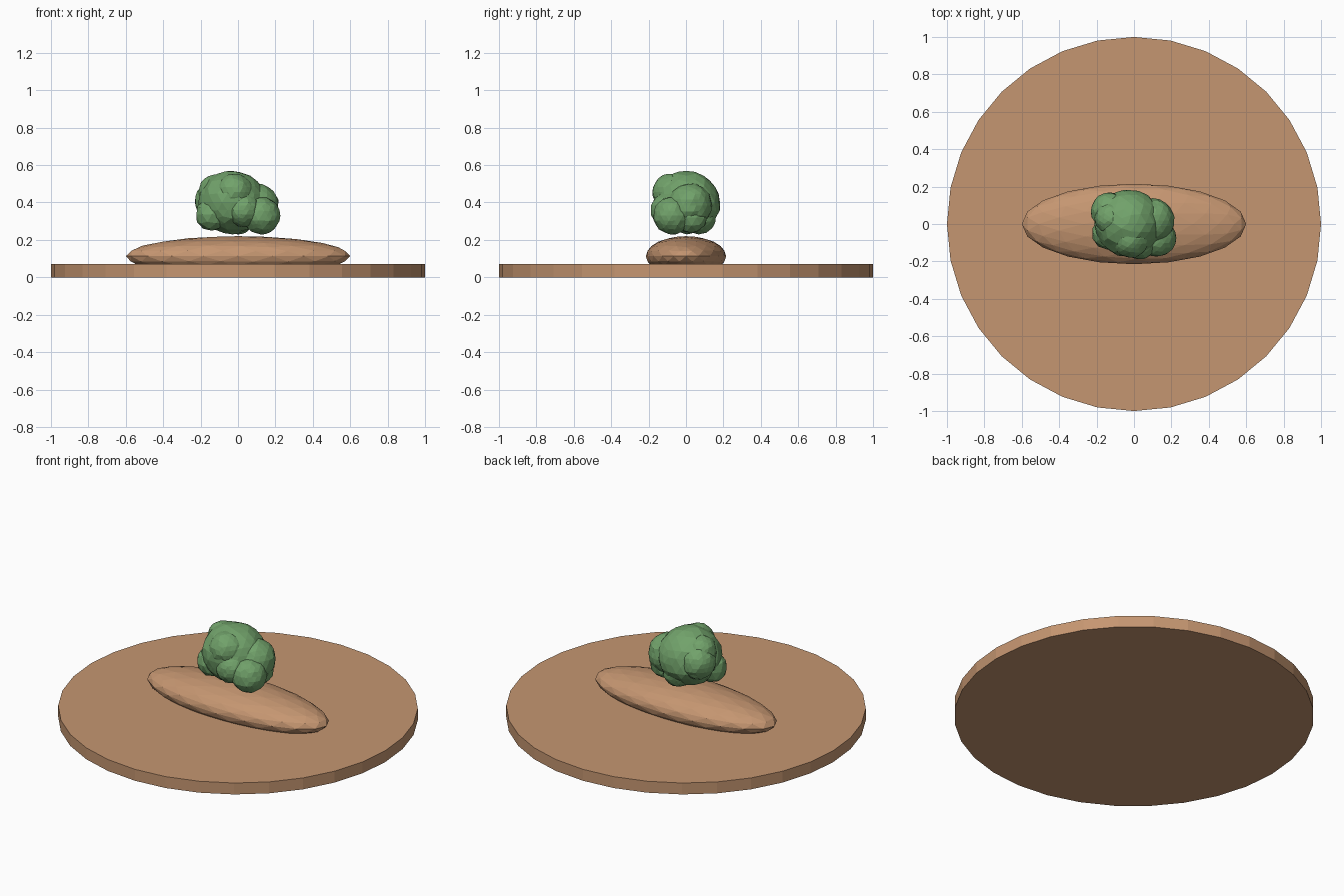
import bpy, math, random
from mathutils import Vector

if "Cube" in bpy.data.objects:
    bpy.data.objects.remove(bpy.data.objects["Cube"])

random.seed(4)


def material(name, rgb):
    m = bpy.data.materials.new(name)
    m.diffuse_color = (*rgb, 1)
    m.use_nodes = True
    m.node_tree.nodes["Principled BSDF"].inputs["Base Color"].default_value = m.diffuse_color
    return m


CLAY = material("clay brown", (0.56, 0.305, 0.165))
LEAF = material("leaf green", (0.165, 0.36, 0.145))


def blob(name, centre, radii, mat, subdivisions=3, jitter=0.0):
    """Faceted ellipsoid, optionally roughened along its radius."""
    bpy.ops.mesh.primitive_ico_sphere_add(subdivisions=subdivisions, radius=1, location=centre)
    ob = bpy.context.object
    ob.name = name
    for v in ob.data.vertices:
        v.co *= 1 + random.uniform(-jitter, jitter)
        v.co = Vector(c * r for c, r in zip(v.co, radii))
    ob.data.materials.append(mat)
    return ob


# Round base plate
bpy.ops.mesh.primitive_cylinder_add(vertices=32, radius=1, depth=0.07, location=(0, 0, 0.035))
base = bpy.context.object
base.name = "base_plate"
base.data.materials.append(CLAY)

# Long low mound resting in the plate
blob("mound", (0, 0, 0.113), (0.6, 0.215, 0.107), CLAY)

# Bush crown: one large clump and smaller overlapping clumps
blob("bush_crown", (-0.03, 0.005, 0.401), (0.178, 0.18, 0.167), LEAF, 3, 0.03)
clumps = [
    ((0.125, -0.075, 0.33), 0.1),
    ((0.10, 0.02, 0.385), 0.118),
    ((0.12, 0.03, 0.32), 0.085),
    ((-0.14, -0.05, 0.335), 0.088),
    ((-0.13, 0.07, 0.41), 0.1),
    ((-0.12, 0.03, 0.46), 0.09),
    ((-0.02, -0.08, 0.455), 0.1),
    ((0.03, -0.10, 0.36), 0.09),
    ((0.0, 0.07, 0.32), 0.09),
]
for i, (centre, r) in enumerate(clumps, 1):
    blob(f"bush_clump_{i}", centre, (r, r, r), LEAF, 2 if r < 0.09 else 3, 0.03)
